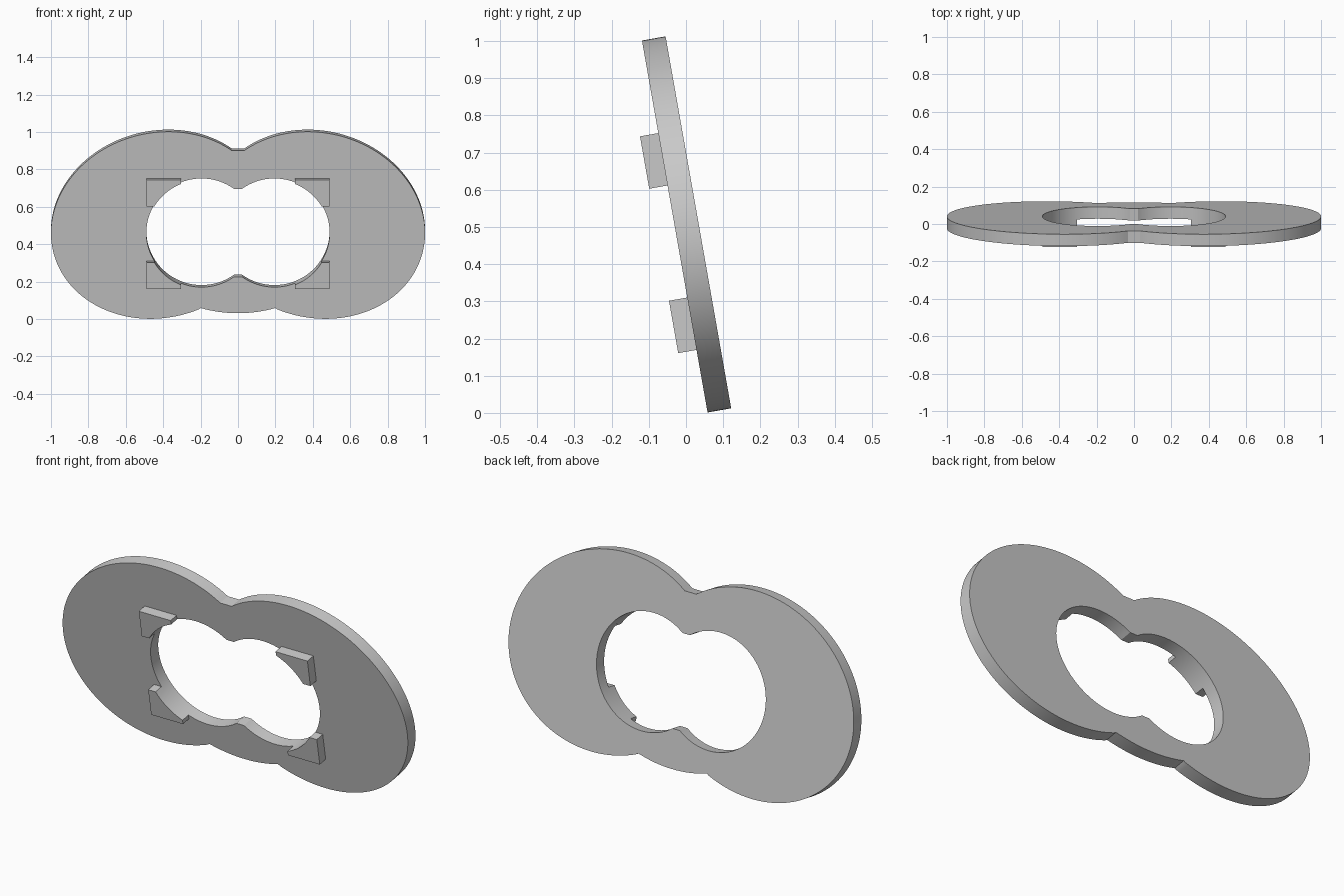
import bpy, bmesh
from math import sin, cos, pi, sqrt, radians

if "Cube" in bpy.data.objects:
    bpy.data.objects.remove(bpy.data.objects["Cube"], do_unlink=True)

TILT = radians(10)      # the plate leans back towards the front
THICK = 0.0645          # plate thickness
CLIP = 0.05             # how far the clips stand proud
LENS_X, LENS_Z, LENS_R = 0.195, 0.467, 0.295

grey = bpy.data.materials.new("plain grey")
grey.use_nodes = True
grey.diffuse_color = (0.58, 0.58, 0.58, 1)
grey.node_tree.nodes["Principled BSDF"].inputs["Base Color"].default_value = grey.diffuse_color


def prism(name, loops, y0, y1):
    """Fill flat x-z loops (outline, then holes), extrude from y0 to y1 and tilt."""
    bm = bmesh.new()
    edges = []
    for loop in loops:
        verts = [bm.verts.new((x, y0, z)) for x, z in loop]
        edges += [bm.edges.new((v, verts[i - 1])) for i, v in enumerate(verts)]
    bmesh.ops.triangle_fill(bm, use_beauty=True, edges=edges, normal=(0, -1, 0))
    grown = bmesh.ops.extrude_face_region(bm, geom=bm.faces[:], use_keep_orig=True)
    moved = [g for g in grown["geom"] if isinstance(g, bmesh.types.BMVert)]
    bmesh.ops.translate(bm, verts=moved, vec=(0, y1 - y0, 0))
    bmesh.ops.recalc_face_normals(bm, faces=bm.faces[:])
    mesh = bpy.data.meshes.new(name)
    bm.to_mesh(mesh)
    bm.free()
    mesh.materials.append(grey)
    obj = bpy.data.objects.new(name, mesh)
    bpy.context.collection.objects.link(obj)
    obj.location = (0, 0.058, 0.001)
    obj.rotation_euler.x = TILT
    bpy.ops.object.select_all(action='DESELECT')
    obj.select_set(True)
    bpy.context.view_layer.objects.active = obj
    bpy.ops.object.shade_smooth_by_angle(angle=radians(25))
    return obj


def ellipse(cx, cz, a, b, turn, n):
    """Points of a turned ellipse, starting at its inner side and running under it."""
    pts = []
    for i in range(n):
        t = -pi + 2 * pi * i / n
        u, w = a * cos(t), b * sin(t)
        pts.append((cx + u * cos(turn) - w * sin(turn), cz + u * sin(turn) + w * cos(turn)))
    return pts


def mirrored(half):
    return half + [(-x, z) for x, z in reversed(half)]


# Outer outline: two leaning ellipses, a flat top bridge and a shallow bottom arc
lobe = ellipse(0.42, 0.508, 0.586, 0.501, radians(-15.9), 240)
lobe = [(x, z) for x, z in lobe if x > (0.2 if z < 0.5 else 0.025)]
arc = [(x, 0.0305 + 0.7 * x * x) for x in (0.025 * k for k in range(1, 9))]
outline = mirrored(arc + lobe)

# Opening: two overlapping circles with a blunted meeting point
ring = ellipse(LENS_X, LENS_Z, LENS_R, LENS_R, 0, 160)
opening = mirrored([(x, z) for x, z in ring if x > 0.02])

prism("face_plate", [outline, opening], 0, THICK)

# Four corner clips on the front, their inner corner following the opening
X0, X1, H0, H1 = 0.305, 0.49, 0.153, 0.296
clip = [(X0, H1), (X1, H1), (X1, H0)]
x_start = LENS_X + sqrt(LENS_R ** 2 - H0 ** 2)
for k in range(13):
    x = x_start + (X0 - x_start) * k / 12
    clip.append((x, sqrt(LENS_R ** 2 - (x - LENS_X) ** 2)))

for side, sx in (("left", 1), ("right", -1)):
    for level, sz in (("upper", 1), ("lower", -1)):
        loop = [(sx * x, LENS_Z + sz * h) for x, h in clip]
        prism(f"{level}_{side}_clip", [loop], -CLIP, 0)
